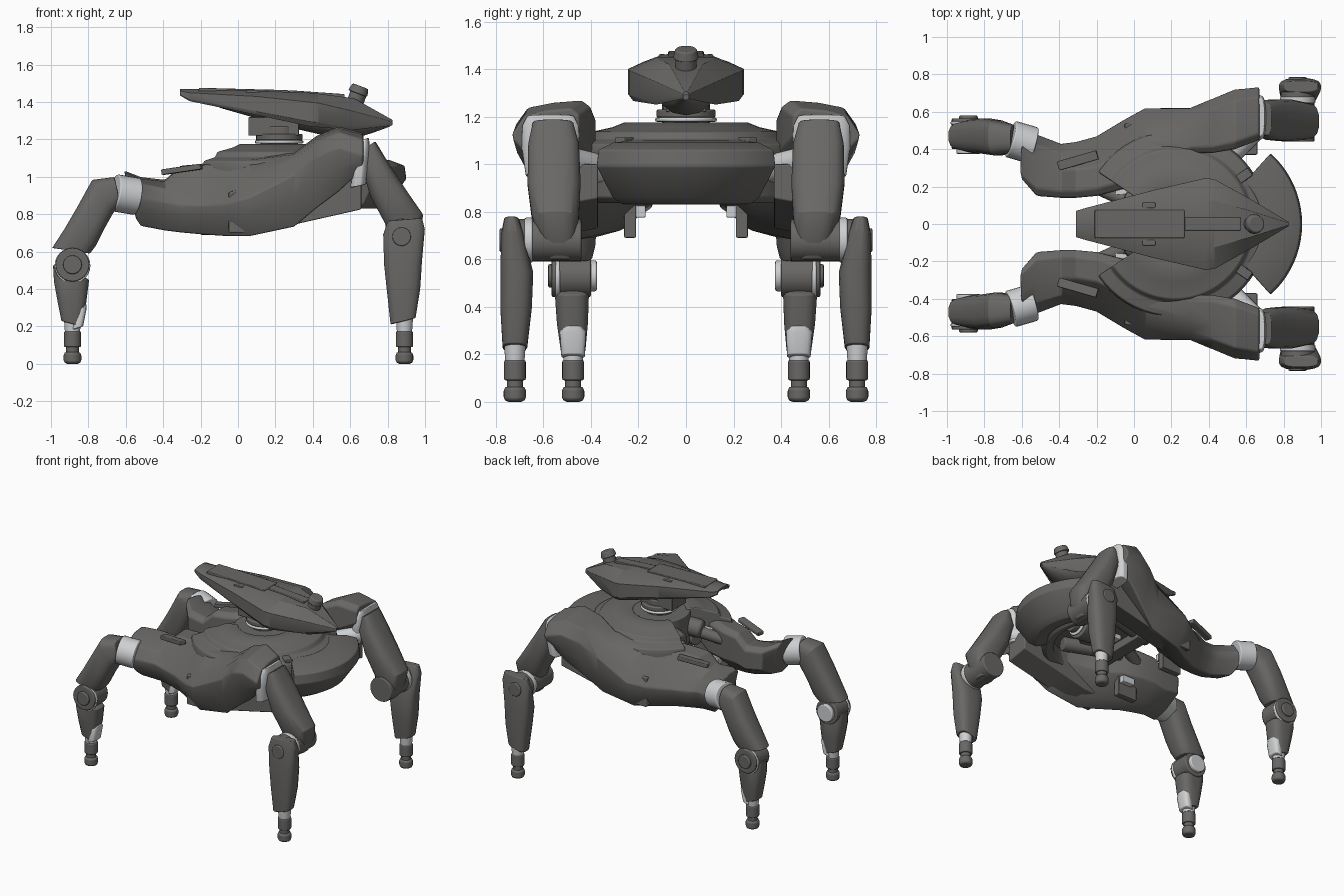
import bpy, bmesh
from math import sin, cos, radians, copysign, pi
from mathutils import Vector, Matrix

if "Cube" in bpy.data.objects:
    bpy.data.objects.remove(bpy.data.objects["Cube"])


def material(name, rgb, rough):
    m = bpy.data.materials.new(name)
    m.use_nodes = True
    m.diffuse_color = (*rgb, 1)
    node = m.node_tree.nodes["Principled BSDF"]
    node.inputs["Base Color"].default_value = (*rgb, 1)
    node.inputs["Roughness"].default_value = rough
    return m


DARK = material("dark grey armour", (0.14, 0.137, 0.13), 0.6)
LIGHT = material("pale grey joint", (0.62, 0.63, 0.64), 0.5)


def finish(name, bm, mat, mirror=False, bevel=0.0):
    bmesh.ops.recalc_face_normals(bm, faces=bm.faces)
    me = bpy.data.meshes.new(name)
    bm.to_mesh(me)
    bm.free()
    me.materials.append(mat)
    me.shade_smooth()
    me.set_sharp_from_angle(angle=radians(35))
    ob = bpy.data.objects.new(name, me)
    bpy.context.collection.objects.link(ob)
    if bevel:
        b = ob.modifiers.new("bevel", "BEVEL")
        b.width, b.segments = bevel, 2
        b.limit_method, b.angle_limit = "ANGLE", radians(35)
        b.harden_normals = True
    if mirror:
        ob.modifiers.new("mirror", "MIRROR").use_axis = (False, True, False)


def loft(name, rings, mat, mirror=False, bevel=0.0):
    bm = bmesh.new()
    loops = [[bm.verts.new(p) for p in ring] for ring in rings]
    n = len(loops[0])
    for a, b in zip(loops, loops[1:]):
        for i in range(n):
            j = (i + 1) % n
            bm.faces.new((a[i], a[j], b[j], b[i]))
    bm.faces.new(loops[0])
    bm.faces.new(loops[-1])
    finish(name, bm, mat, mirror, bevel)


def rod(name, p, q, r, mat=DARK, mirror=False, r2=None, bevel=0.008):
    p, q = Vector(p), Vector(q)
    d = q - p
    mx = Matrix.Translation((p + q) / 2) @ d.to_track_quat("Z", "Y").to_matrix().to_4x4()
    bm = bmesh.new()
    bmesh.ops.create_cone(bm, cap_ends=True, segments=24, radius1=r,
                          radius2=r if r2 is None else r2, depth=d.length, matrix=mx)
    finish(name, bm, mat, mirror, bevel)


def box(name, c, size, mat=DARK, mirror=False, tilt=0, turn=0):
    bm = bmesh.new()
    mx = (Matrix.Translation(c) @ Matrix.Rotation(radians(turn), 4, "Z")
          @ Matrix.Rotation(radians(tilt), 4, "Y") @ Matrix.Diagonal((*size, 1)))
    bmesh.ops.create_cube(bm, size=1, matrix=mx)
    finish(name, bm, mat, mirror, 0.006)


def arc(name, cx, profile, half, steps):
    # Revolve a closed profile part of the way round a vertical axis
    angles = [radians(half) * (2 * i / steps - 1) for i in range(steps + 1)]
    loft(name, [[(cx + r * cos(a), r * sin(a), z) for r, z in profile] for a in angles],
         DARK, bevel=0.008)


def limb(name, sections, mat=DARK):
    # Each section spans two side-on edge points and a width about y
    rings = []
    for xa, za, xb, zb, y, hy in sections:
        ring = []
        for k in range(16):
            t = 2 * pi * (k + 0.5) / 16
            c, s = (copysign(abs(f(t)) ** 0.65, f(t)) for f in (cos, sin))
            ring.append(((xa + xb) / 2 + c * (xb - xa) / 2, y + s * hy,
                         (za + zb) / 2 + c * (zb - za) / 2))
        rings.append(ring)
    loft(name, rings, mat, True, 0.006)


# Side hulls: x, inner y, outer y, bottom z, side edge z, top z, lean of the section
def hull_ring(x, yi, yo, zb, ze, zt, lean=0):
    y = lambda f: yi + (yo - yi) * f
    pts = [(yi, zb + (zt - zb) * 0.4), (yi, zt - 0.03), (y(0.12), zt),
           (y(0.5), zt - 0.01), (y(0.82), ze), (yo, ze - 0.08),
           (y(0.97), zb + (ze - zb) * 0.4), (y(0.75), zb), (y(0.4), zb + 0.03)]
    return [(x + lean * (zt - z), yy, z) for yy, z in pts]


hull = [(-0.61, .24, .505, .775, .99, 1.035, .25), (-0.52, .15, .48, .735, .965, 1.0),
        (-0.39, .14, .43, .71, .94, .985), (-0.31, .14, .44, .70, .93, 1.06),
        (-0.20, .15, .47, .69, .93, 1.07), (-0.05, .19, .56, .68, .94, 1.09),
        (0.06, .27, .62, .68, .97, 1.10), (0.30, .38, .62, .73, 1.09, 1.13),
        (0.42, .38, .67, .83, 1.19, 1.22), (0.54, .40, .72, .92, 1.24, 1.27),
        (0.67, .45, .735, 1.04, 1.2, 1.235)]
loft("side_hull", [hull_ring(*s) for s in hull], DARK, True, 0.012)
chassis = [(-0.05, .70, .92), (.12, .70, .95), (.35, .755, 1.0), (.66, .825, 1.0)]
loft("hip_chassis", [[(x, .37, b + .03), (x, .37, t), (x, .54, t), (x, .54, b)]
                     for x, b, t in chassis], DARK, True, 0.008)
box("hull_vent", (-0.30, .34, 1.04), (.22, .05, .03), DARK, True, -8, 16)
box("hull_slot", (-0.03, .17, 1.01), (.14, .03, .05), LIGHT, True)
box("tail_pod", (-0.12, .235, .76), (.16, .05, .14), DARK, True)
box("tail_pod_mount", (-0.10, .20, .80), (.10, .06, .05), LIGHT, True)

# Round deck, lower rim and front crescent
arc("deck", .22, [(.18, .97), (.18, 1.165), (.26, 1.175), (.31, 1.155), (.40, 1.135),
                  (.42, 1.105), (.49, 1.085), (.50, 1.05), (.49, .96)], 146, 48)
arc("lower_rim", .22, [(.39, .97), (.46, .97), (.46, .86), (.43, .835), (.38, .85)], 85, 28)
arc("front_crescent", .39, [(.28, 1.06), (.30, 1.10), (.42, 1.09), (.50, 1.06), (.51, .99),
                            (.42, .86), (.37, .83), (.29, .84)], 48, 20)
for a in (35, 72):
    c, s = cos(radians(a)), sin(radians(a))
    box("deck_latch", (.22 + .45 * c, .45 * s, 1.10), (.08, .05, .025), DARK, True, 0, a)

# Hub and the machinery below and behind it
rod("hub", (.22, 0, .93), (.22, 0, 1.16), .21)
rod("belly_drum", (.36, 0, .95), (.50, 0, .94), .10)
rod("belly_drum_ring", (.50, 0, .94), (.515, 0, .94), .085, LIGHT)
rod("belly_drum_cap", (.515, 0, .94), (.56, 0, .94), .07)
rod("belly_pipe", (.0, .13, .95), (.42, .26, .93), .05, DARK, True)
rod("rear_actuator", (-0.05, .13, 1.03), (.08, .09, 1.05), .065, DARK, True, bevel=.025)
rod("rear_strut", (.0, .11, 1.02), (-0.2, .2, .96), .04, DARK, True)
box("belly_crossbar", (.1, 0, .90), (.10, .44, .06))
box("belly_plate", (.24, 0, .92), (.12, .16, .04), LIGHT)

# Neck
rod("neck", (.22, 0, 1.14), (.22, 0, 1.27), .10)
rod("neck_collar", (.22, 0, 1.178), (.22, 0, 1.196), .13, LIGHT)
rod("neck_bearing", (.22, 0, 1.196), (.22, 0, 1.23), .125)
box("neck_block", (.19, 0, 1.27), (.27, .17, .10))

# Head shell: x, half width, top z, edge z, low z
head = [(-0.31, .07, 1.47, 1.46, 1.435), (-0.26, .085, 1.47, 1.45, 1.405),
        (.10, .18, 1.46, 1.43, 1.33), (.38, .245, 1.45, 1.40, 1.27),
        (.43, .24, 1.445, 1.395, 1.265), (.62, .135, 1.42, 1.35, 1.25),
        (.825, .012, 1.305, 1.295, 1.275)]
rings = []
for x, w, zt, ze, zl in head:
    half = [(.52 * w, zt), (w, ze), (w, zl + .2 * (ze - zl)), (.92 * w, zl),
            (.84 * w, zl + .65 * (ze - zl)), (.4 * w, zl + .75 * (ze - zl))]
    rings.append([(x, y, z) for y, z in half] + [(x, -y, z) for y, z in reversed(half)])
loft("head_shell", rings, DARK, bevel=0.005)

# Pod under the head: x, half width, top z, bottom z
pod = [(-0.1, .05, 1.41, 1.37), (.25, .10, 1.4, 1.27), (.47, .125, 1.4, 1.22),
       (.62, .115, 1.38, 1.205), (.72, .07, 1.34, 1.235), (.815, .015, 1.30, 1.27)]
loft("head_pod", [[(x, w * cos(k * pi / 6), (t + b) / 2 + (t - b) / 2 * sin(k * pi / 6))
                   for k in range(12)] for x, w, t, b in pod], DARK, bevel=0.004)
box("head_top_plate", (.03, 0, 1.46), (.48, .15, .02), tilt=1.5)
box("head_side_clip", (.08, .10, 1.45), (.07, .03, .025), DARK, True)
box("head_spine", (.42, 0, 1.438), (.30, .07, .03), tilt=4)
rod("sensor_post", (.62, 0, 1.38), (.645, 0, 1.45), .045)
rod("sensor_cap", (.64, 0, 1.445), (.655, 0, 1.485), .055, r2=.045)

# Front legs
rod("front_hip_axle", (.50, .36, .98), (.70, .56, 1.03), .06, LIGHT, True)
limb("front_hip_liner", [(.60, .94, .685, .96, .57, .105), (.61, 1.06, .70, 1.08, .57, .122),
                         (.63, 1.15, .705, 1.17, .57, .12), (.64, 1.19, .70, 1.21, .57, .10)],
     LIGHT)
limb("front_upper_leg", [(.68, 1.155, .735, 1.19, .56, .085), (.66, 1.06, .79, 1.10, .557, .108),
                         (.705, .90, .90, .93, .555, .113), (.785, .75, .99, .80, .55, .10),
                         (.80, .67, .985, .71, .54, .08), (.83, .59, .93, .60, .53, .06)])
rod("front_knee", (.875, .44, .68), (.875, .72, .68), .09, DARK, True)
rod("front_knee_ring", (.875, .645, .68), (.875, .68, .68), .095, LIGHT, True)
rod("front_knee_cap", (.875, .74, .68), (.875, .785, .68), .05, DARK, True)
limb("front_lower_leg", [(.80, .765, .985, .78, .735, .03), (.775, .69, 1.0, .72, .73, .048),
                         (.78, .53, .985, .55, .712, .07), (.795, .39, .975, .40, .715, .067),
                         (.815, .21, .95, .245, .72, .052)])

# Back legs
rod("back_hip_joint", (-0.54, .42, .895), (-0.66, .455, .915), .10, LIGHT, True)
limb("back_upper_leg", [(-0.63, .86, -0.66, 1.0, .455, .075), (-0.67, .80, -0.78, .985, .46, .095),
                        (-0.72, .71, -0.86, .84, .47, .095), (-0.76, .63, -0.93, .72, .47, .09),
                        (-0.79, .59, -0.995, .62, .47, .075)])
rod("back_knee", (-0.885, .40, .53), (-0.885, .565, .53), .09, DARK, True)
rod("back_knee_ring", (-0.885, .53, .525), (-0.885, .55, .525), .096, LIGHT, True)
rod("back_knee_inner_cap", (-0.885, .375, .53), (-0.885, .41, .53), .065, LIGHT, True)
rod("back_knee_cap", (-0.885, .55, .53), (-0.885, .58, .53), .05, DARK, True)
limb("back_lower_leg", [(-0.99, .53, -0.83, .47, .48, .055), (-0.985, .44, -0.795, .45, .48, .072),
                        (-0.965, .33, -0.81, .33, .478, .066), (-0.945, .23, -0.84, .20, .475, .052)])
limb("back_shin_plate", [(-0.88, .34, -0.81, .32, .476, .035), (-0.88, .30, -0.81, .29, .476, .055),
                         (-0.89, .18, -0.828, .20, .475, .05)], LIGHT)

# Ankles and feet
for leg, x, y in (("front", .89, .72), ("back", -0.885, .475)):
    rod(leg + "_shin_core", (x, y, .165), (x, y, .30), .04, LIGHT, True, .05)
    rod(leg + "_ankle", (x, y, .09), (x, y, .175), .046, DARK, True)
    rod(leg + "_ankle_neck", (x, y, .05), (x, y, .10), .034, DARK, True)
    rod(leg + "_foot", (x, y, 0), (x, y, .066), .047, DARK, True, bevel=.02)
